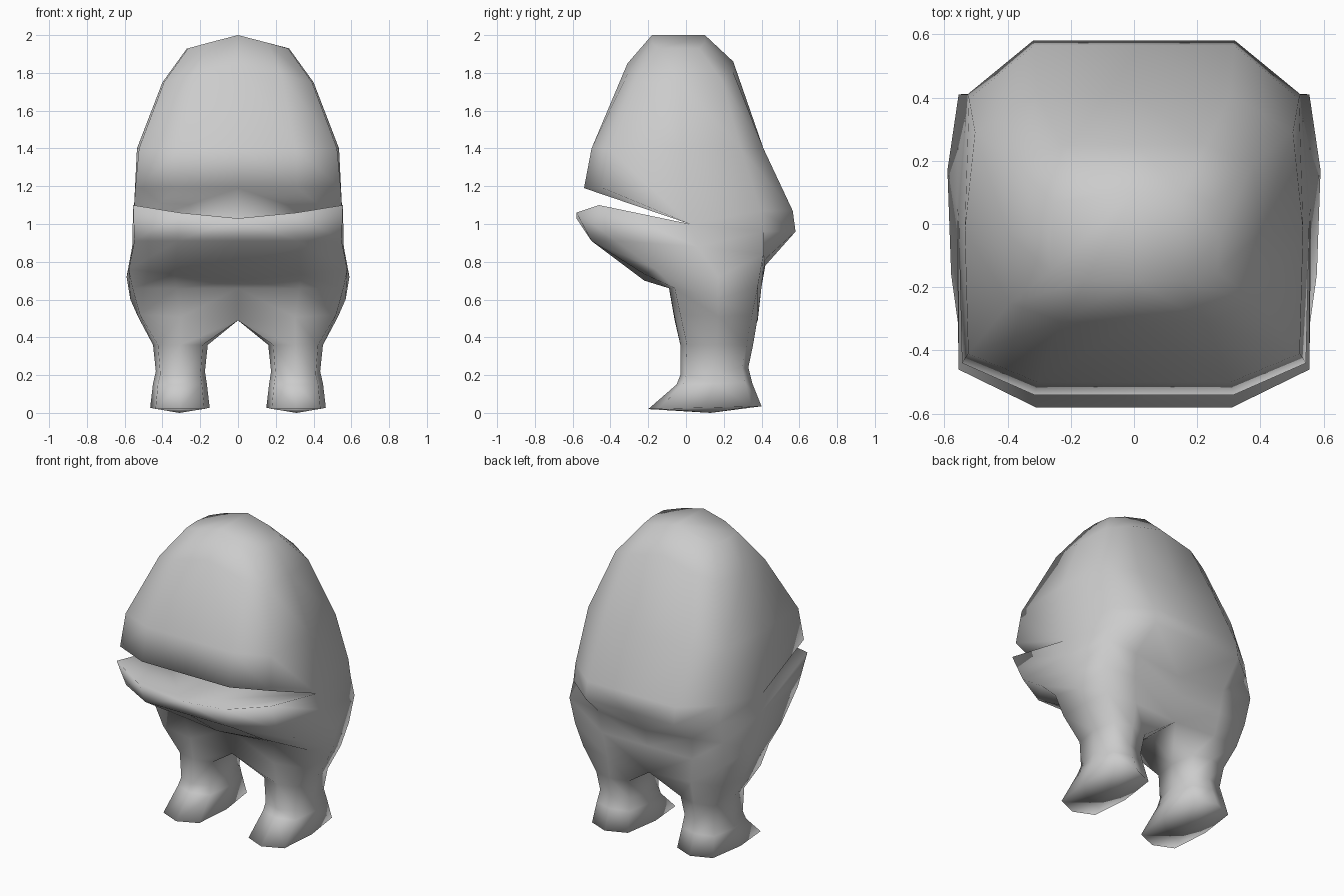
import bpy
import bmesh

cube = bpy.data.objects.get("Cube")
if cube:
    bpy.data.objects.remove(cube, do_unlink=True)

skin = bpy.data.materials.new("plain_grey")
skin.use_nodes = True
grey = (0.6, 0.6, 0.6, 1)
skin.diffuse_color = grey
skin.node_tree.nodes["Principled BSDF"].inputs["Base Color"].default_value = grey

bm = bmesh.new()


def body_ring(width, front, side, back, front_inset, back_inset, drop=0.0):
    """Half ring from front centre, around the side, to back centre.
    front, side and back are (y, z); drop lowers the corners."""
    (yf, zf), (ys, zs), (yb, zb) = front, side, back
    mid = 0.57
    points = [
        (0, yf, zf),
        (mid * width, yf, zf - mid * drop),
        (0.98 * width, yf + front_inset, zf - drop),
        (width, ys, zs),
        (0.94 * width, yb - back_inset, zb - drop),
        (mid * width, yb, zb - mid * drop),
        (0, yb, zb),
    ]
    return [bm.verts.new(p) for p in points]


def leg_ring(inner, outer, front, back):
    """Closed eight-point ring; front and back are (y, z)."""
    cx, rx = (inner + outer) / 2, (outer - inner) / 2
    cy, ry = (front[0] + back[0]) / 2, (back[0] - front[0]) / 2
    c = 0.82
    shape = [(-c, -c), (0, -1), (c, -c), (1, 0), (c, c), (0, 1), (-c, c), (-1, 0)]
    ring = []
    for u, v in shape:
        t = (v + 1) / 2
        z = front[1] * (1 - t) + back[1] * t
        ring.append(bm.verts.new((cx + u * rx, cy + v * ry, z)))
    return ring


def bridge(a, b, closed=False):
    count = len(a)
    for i in range(count if closed else count - 1):
        j = (i + 1) % count
        bm.faces.new((a[i], a[j], b[j], b[i]))


# Head, from the crown down to the upper lip
crown = body_ring(0.27, (-0.18, 2), (-0.04, 1.93), (0.1, 2), 0.03, 0.03, 0.07)
brow = body_ring(0.4, (-0.31, 1.85), (-0.03, 1.75), (0.25, 1.86), 0.06, 0.06, 0.1)
cheek = body_ring(0.535, (-0.5, 1.4), (-0.02, 1.4), (0.41, 1.4), 0.09, 0.12)
upper_lip = body_ring(0.555, (-0.54, 1.19), (0.02, 1), (0.565, 1.07), 0.1, 0.17)
bm.faces.new(crown)
head = [crown, brow, cheek, upper_lip]

# Jaw and hips; the jaw shares its hinge and back with the head
lower_lip = [bm.verts.new(p) for p in
             [(0, -0.58, 1.03), (0.31, -0.58, 1.06), (0.555, -0.46, 1.1)]]
lower_lip += upper_lip[3:]
chin = body_ring(0.56, (-0.5, 0.91), (0.06, 0.88), (0.58, 0.96), 0.13, 0.17)
throat = body_ring(0.59, (-0.22, 0.7), (0.17, 0.72), (0.42, 0.78), 0.06, 0.01, -0.06)
hip = body_ring(0.57, (-0.09, 0.66), (0.17, 0.6), (0.4, 0.67), 0.03, 0.02)
crotch = body_ring(0.53, (-0.06, 0.49), (0.17, 0.51), (0.38, 0.49), 0.03, 0.03, -0.03)
lower = [lower_lip, chin, throat, hip, crotch]
for group in (head, lower):
    for a, b in zip(group, group[1:]):
        bridge(a, b)

# Roof and floor of the open mouth, meeting at the hinge
hinge = bm.verts.new((0, 0.02, 1))
for lip in (upper_lip, lower_lip):
    bm.faces.new((lip[0], lip[1], lip[3], hinge))
    bm.faces.new((lip[1], lip[2], lip[3]))

# Leg and foot, starting from the crotch
legs = [
    crotch + [bm.verts.new((0, 0.16, 0.49))],
    leg_ring(0.16, 0.45, (-0.03, 0.36), (0.355, 0.36)),
    leg_ring(0.175, 0.435, (-0.03, 0.2), (0.33, 0.24)),
    leg_ring(0.165, 0.45, (-0.05, 0.15), (0.35, 0.16)),
    leg_ring(0.15, 0.465, (-0.2, 0.02), (0.4, 0.035)),
]
for a, b in zip(legs, legs[1:]):
    bridge(a, b, closed=True)
sole = bm.verts.new((0.31, 0.13, 0))
foot = legs[-1]
for i in range(len(foot)):
    bm.faces.new((foot[i], foot[(i + 1) % len(foot)], sole))

bmesh.ops.recalc_face_normals(bm, faces=bm.faces)
mesh = bpy.data.meshes.new("creature_body")
bm.to_mesh(mesh)
bm.free()
mesh.materials.append(skin)
mesh.polygons.foreach_set("use_smooth", [True] * len(mesh.polygons))

body = bpy.data.objects.new("creature_body", mesh)
bpy.context.collection.objects.link(body)
mirror = body.modifiers.new("mirror", 'MIRROR')
mirror.use_axis[0] = True
mirror.use_clip = True
mirror.merge_threshold = 0.001
